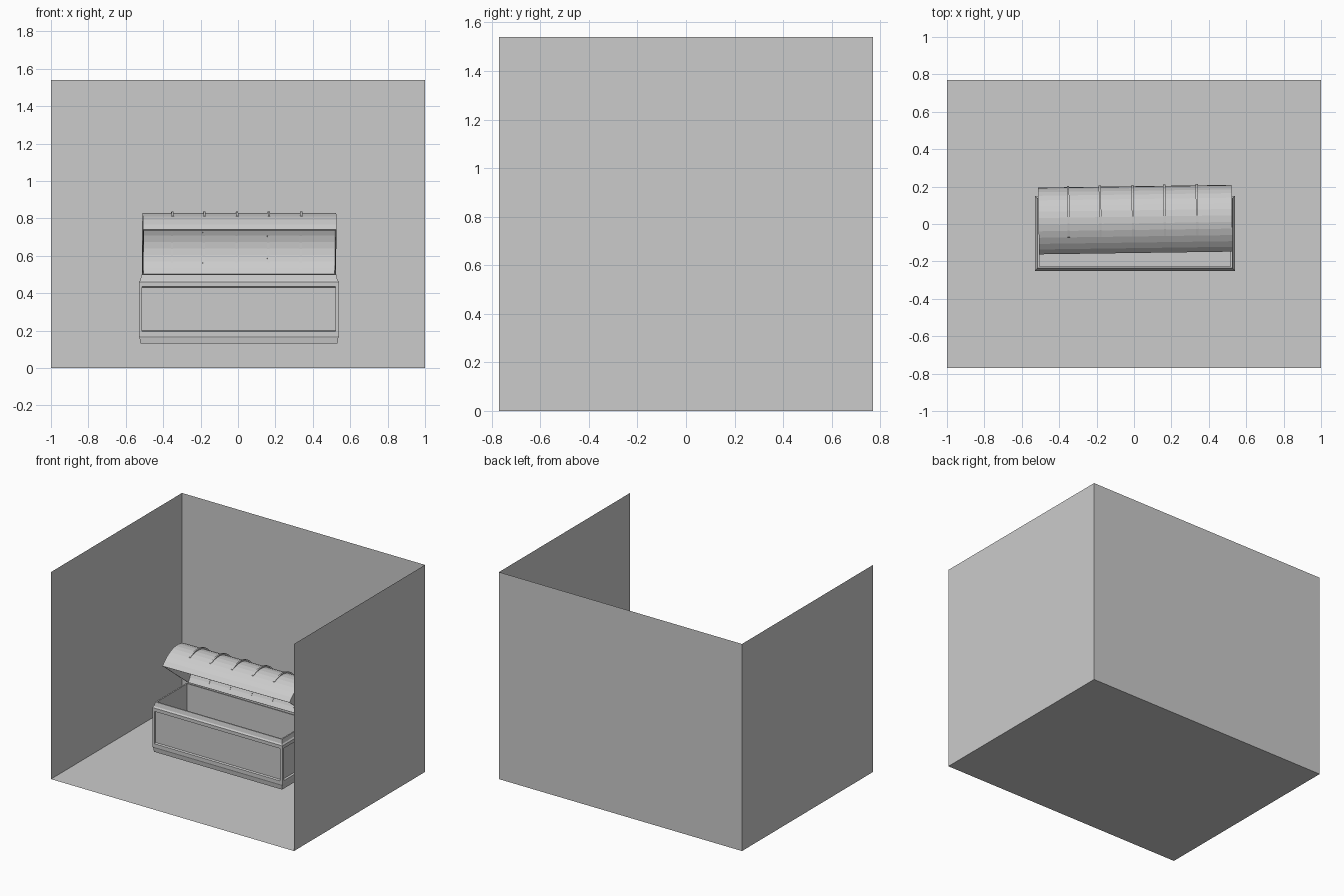
import bpy, bmesh, math
from mathutils import Matrix

if "Cube" in bpy.data.objects:
    bpy.data.objects.remove(bpy.data.objects["Cube"])

grey = bpy.data.materials.new("plain_grey")
grey.diffuse_color = (0.6, 0.6, 0.6, 1)
grey.use_nodes = True
grey.node_tree.nodes["Principled BSDF"].inputs["Base Color"].default_value = grey.diffuse_color


def make(name, verts, faces, fix=True):
    me = bpy.data.meshes.new(name)
    me.from_pydata(verts, [], faces)
    if fix:
        bm = bmesh.new()
        bm.from_mesh(me)
        bmesh.ops.recalc_face_normals(bm, faces=bm.faces)
        bm.to_mesh(me)
        bm.free()
    me.materials.append(grey)
    ob = bpy.data.objects.new(name, me)
    bpy.context.collection.objects.link(ob)
    return ob


def box(name, x0, x1, y0, y1, z0, z1):
    v = [(x, y, z) for z in (z0, z1) for x, y in ((x0, y0), (x1, y0), (x1, y1), (x0, y1))]
    f = [(3, 2, 1, 0), (4, 5, 6, 7)] + [(i, (i + 1) % 4, (i + 1) % 4 + 4, i + 4) for i in range(4)]
    return make(name, v, f)


# room: floor, back wall and two side walls, open at front and top
X, Y, H = 1.0, 0.77, 1.54
make("room_floor", [(-X, -Y, 0), (X, -Y, 0), (X, Y, 0), (-X, Y, 0)], [(0, 1, 2, 3)], False)
make("back_wall", [(-X, Y, 0), (X, Y, 0), (X, Y, H), (-X, Y, H)], [(0, 1, 2, 3)], False)
make("left_wall", [(-X, -Y, 0), (-X, Y, 0), (-X, Y, H), (-X, -Y, H)], [(0, 1, 2, 3)], False)
make("right_wall", [(X, Y, 0), (X, -Y, 0), (X, -Y, H), (X, Y, H)], [(0, 1, 2, 3)], False)

# chest body: rectangular rings of (inset, height), outside then inside
CX, CY, HX, HY = 0.005, -0.05, 0.535, 0.2
profile = [(0.008, 0.13), (0.004, 0.16), (0, 0.17), (0, 0.195), (0.012, 0.2), (0.012, 0.43),
           (0, 0.435), (0, 0.46), (0.008, 0.47), (0.014, 0.5), (0.024, 0.5), (0.024, 0.15)]
verts, faces = [], []
for inset, z in profile:
    for sx, sy in ((-1, -1), (1, -1), (1, 1), (-1, 1)):
        verts.append((CX + sx * (HX - inset), CY + sy * (HY - inset), z))
for r in range(len(profile) - 1):
    for i in range(4):
        j = (i + 1) % 4
        faces.append((r * 4 + i, r * 4 + j, r * 4 + 4 + j, r * 4 + 4 + i))
n = len(verts)
faces += [(3, 2, 1, 0), (n - 4, n - 3, n - 2, n - 1)]
make("chest_body", verts, faces)

# corner posts
for sx in (-1, 1):
    for sy in (-1, 1):
        xs = sorted((CX + sx * HX, CX + sx * (HX - 0.018)))
        ys = sorted((CY + sy * HY, CY + sy * (HY - 0.018)))
        box("corner_post", *xs, *ys, 0.19, 0.44)

# lid: tilted half-ellipse arch, hinged at the back
U, N = (-0.786, 0.618), (0.618, 0.786)   # chord and bulge directions in y, z
CEN = (-0.0025, 0.62)
SEG = 18
TURN = Matrix.Rotation(0.014, 4, 'Z')


def arc(a, d, t0, t1, seg, off=(0, 0)):
    pts = []
    for i in range(seg + 1):
        t = math.radians(t0 + (t1 - t0) * i / seg)
        c, s = a * math.cos(t), d * math.sin(t)
        pts.append((CEN[0] + off[0] + c * U[0] + s * N[0], CEN[1] + off[1] + c * U[1] + s * N[1]))
    return pts


def thick_lid():
    outer = arc(0.194, 0.22, 0, 180, SEG)
    inner = arc(0.188, 0.214, 0, 180, SEG)
    x0, x1, t, k = -0.51, 0.525, 0.006, SEG + 1
    v = [(x, y, z) for x, pts in ((x0, outer), (x1, outer), (x0 + t, inner), (x1 - t, inner)) for y, z in pts]
    f = []
    for i in range(SEG):
        f += [(i, i + 1, k + i + 1, k + i), (2 * k + i, 3 * k + i, 3 * k + i + 1, 2 * k + i + 1)]
    # end caps, outside and inside
    f += [tuple(range(b * k, b * k + k)) for b in range(4)]
    # rim joining outside to inside
    f += [(0, k, 3 * k, 2 * k), (k - 1, 2 * k - 1, 4 * k - 1, 3 * k - 1),
          (0, k - 1, 3 * k - 1, 2 * k), (k, 2 * k - 1, 4 * k - 1, 3 * k)]
    return make("chest_lid", v, f)


thick_lid().data.transform(TURN)

# five straps over the lid, sinking into it towards the front
for x in (-0.35, -0.18, -0.005, 0.165, 0.338):
    outer = arc(0.194, 0.222, 28, 172, 14, (0.007, 0.006))
    inner = arc(0.186, 0.212, 28, 172, 14)
    loop = outer + inner[::-1]
    m = len(loop)
    h = len(outer)
    v = [(x + s * 0.006, y, z) for s in (-1, 1) for y, z in loop]
    f = [(i, (i + 1) % m, (i + 1) % m + m, i + m) for i in range(m)]
    for i in range(h - 1):
        q = (i, i + 1, m - 2 - i, m - 1 - i)
        f += [q, tuple(m + a for a in q)]
    make("lid_strap", v, f).data.transform(TURN)
